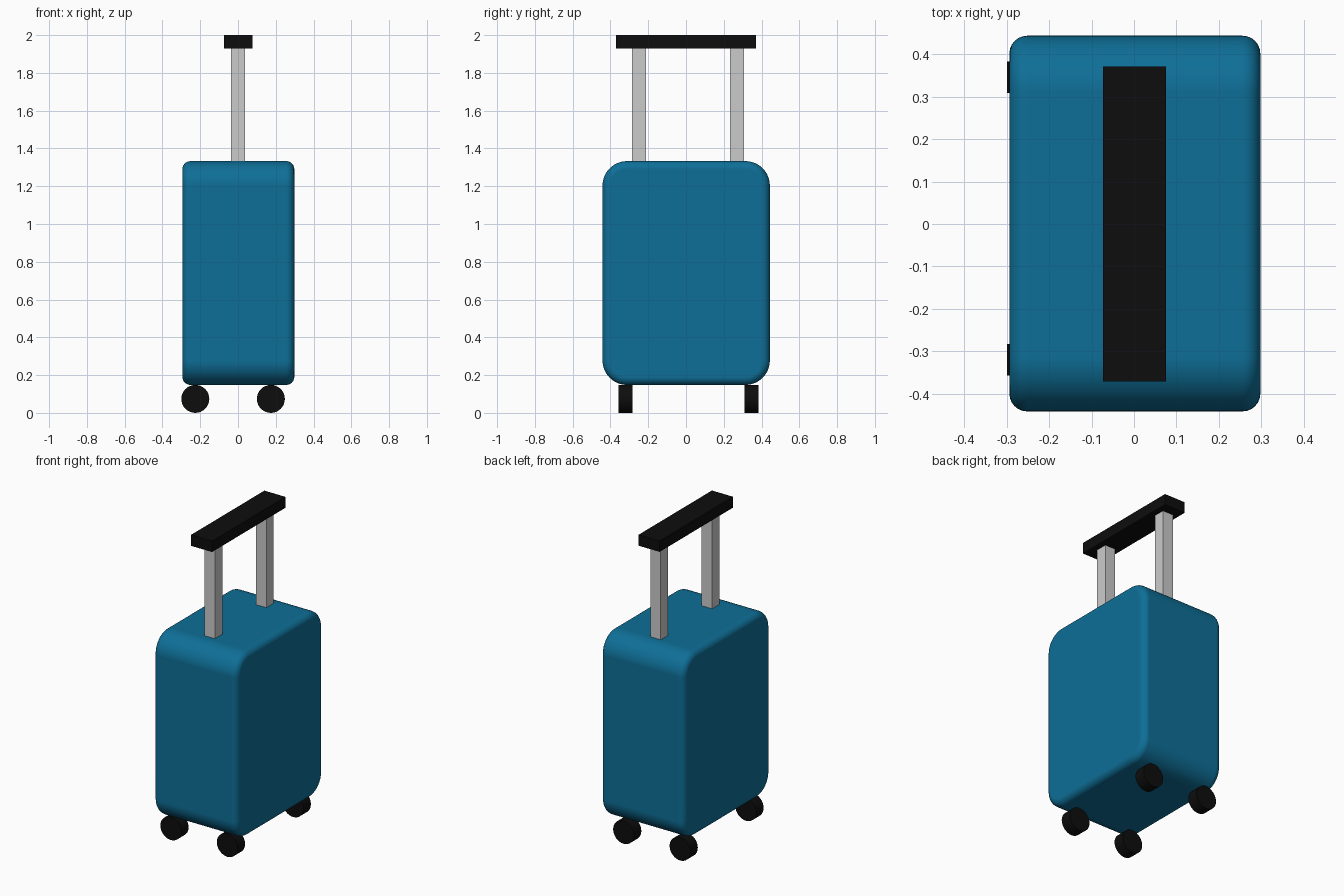
import bpy, bmesh, math

if "Cube" in bpy.data.objects:
    bpy.data.objects.remove(bpy.data.objects["Cube"])


def material(name, rgb):
    m = bpy.data.materials.new(name)
    m.diffuse_color = (*rgb, 1)
    m.use_nodes = True
    m.node_tree.nodes["Principled BSDF"].inputs["Base Color"].default_value = m.diffuse_color
    return m


teal = material("teal_shell", (0.0044, 0.158, 0.31))
black = material("black_plastic", (0.004, 0.004, 0.004))


def box(name, x, y, z, mat=None):
    """Box from (min, max) ranges on each axis."""
    r = (x, y, z)
    bpy.ops.mesh.primitive_cube_add(size=1, location=[(a + b) / 2 for a, b in r])
    o = bpy.context.object
    o.name = name
    o.scale = [b - a for a, b in r]
    bpy.ops.object.transform_apply(location=False, rotation=False, scale=True)
    if mat:
        o.data.materials.append(mat)
    return o


# Case shell: rounded side profile, extruded across x, rims rounded by a bevel
HX, HY, Z0, Z1, R, N = 0.296, 0.443, 0.148, 1.333, 0.13, 12
profile = []
for cy, cz, start in ((HY - R, Z1 - R, 0), (R - HY, Z1 - R, 90),
                      (R - HY, Z0 + R, 180), (HY - R, Z0 + R, 270)):
    for i in range(N + 1):
        a = math.radians(start + 90 * i / N)
        profile.append((cy + R * math.cos(a), cz + R * math.sin(a)))
bm = bmesh.new()
face = bm.faces.new([bm.verts.new((-HX, y, z)) for y, z in profile])
ext = bmesh.ops.extrude_face_region(bm, geom=[face])["geom"]
bmesh.ops.translate(bm, vec=(2 * HX, 0, 0),
                    verts=[v for v in ext if isinstance(v, bmesh.types.BMVert)])
bmesh.ops.recalc_face_normals(bm, faces=bm.faces)
mesh = bpy.data.meshes.new("case_shell")
bm.to_mesh(mesh)
bm.free()
case = bpy.data.objects.new("case_shell", mesh)
case.location = (0.002, 0.001, 0)
bpy.context.collection.objects.link(case)
mesh.materials.append(teal)
bevel = case.modifiers.new("rim", 'BEVEL')
bevel.width, bevel.segments, bevel.limit_method = 0.042, 6, 'ANGLE'
bevel.angle_limit = math.radians(40)
bpy.ops.object.select_all(action='DESELECT')
case.select_set(True)
bpy.context.view_layer.objects.active = case
bpy.ops.object.modifier_apply(modifier="rim")
bpy.ops.object.shade_smooth_by_angle(angle=math.radians(40))
# Keep the large panels evenly shaded
weighted = case.modifiers.new("flat_panels", 'WEIGHTED_NORMAL')
weighted.keep_sharp = True

# Telescopic posts
for side, y in (("front", -0.25), ("back", 0.27)):
    box(f"{side}_post", (-0.036, 0.038), (y - 0.037, y + 0.037), (1.325, 1.93))

# Grip bar
box("grip", (-0.073, 0.076), (-0.371, 0.371), (1.93, 2.0), black)

# Four wheels, axles along y
for sx, x in (("left", -0.226), ("right", 0.174)):
    for sy, y in (("front", -0.32), ("back", 0.346)):
        bpy.ops.mesh.primitive_cylinder_add(
            vertices=32, radius=0.074, depth=0.074,
            location=(x, y, 0.074), rotation=(math.pi / 2, 0, 0))
        wheel = bpy.context.object
        wheel.name = f"{sy}_{sx}_wheel"
        wheel.data.materials.append(black)
        bpy.ops.object.shade_smooth_by_angle(angle=math.radians(30))
